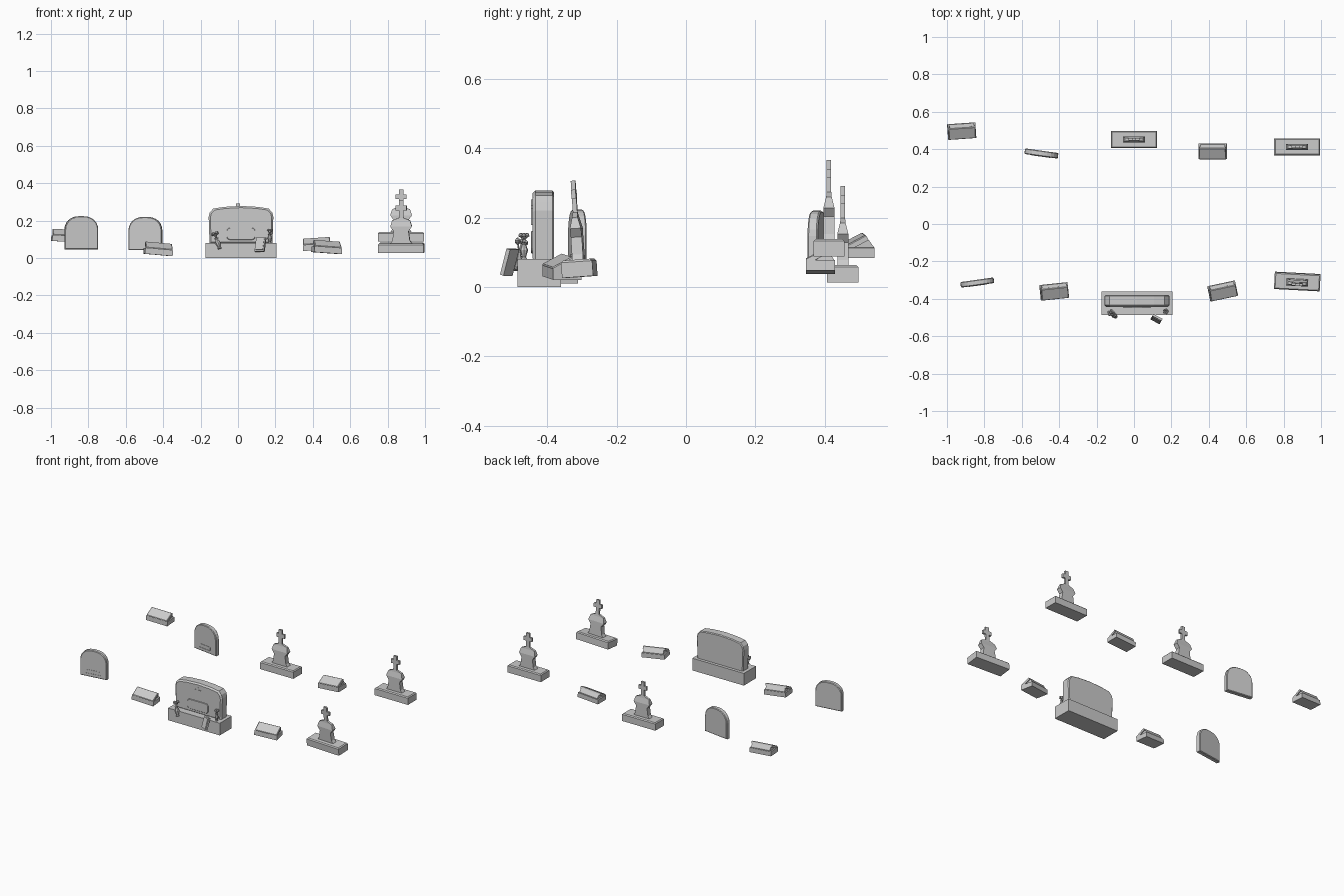
import bpy, bmesh
from math import radians, sin, cos, pi
from mathutils import Matrix, Vector, Euler

if "Cube" in bpy.data.objects:
    bpy.data.objects.remove(bpy.data.objects["Cube"])


def place(x, y, z, rx=0, ry=0, rz=0):
    e = Euler([radians(a) for a in (rx, ry, rz)])
    return Matrix.Translation((x, y, z)) @ e.to_matrix().to_4x4()


def loft(name, loops, M):
    """Join matching vertex loops with quads and cap both ends."""
    bm = bmesh.new()
    rings = [[bm.verts.new(p) for p in l] for l in loops]
    n = len(rings[0])
    for a, b in zip(rings, rings[1:]):
        for i in range(n):
            j = (i + 1) % n
            bm.faces.new((a[i], a[j], b[j], b[i]))
    bm.faces.new(rings[0][::-1])
    bm.faces.new(rings[-1])
    bmesh.ops.recalc_face_normals(bm, faces=bm.faces)
    me = bpy.data.meshes.new(name)
    bm.to_mesh(me)
    bm.free()
    ob = bpy.data.objects.new(name, me)
    ob.matrix_world = M
    bpy.context.collection.objects.link(ob)
    return ob


def rect(w, d, z):
    return [(-w, -d, z), (w, -d, z), (w, d, z), (-w, d, z)]


def box(name, size, M, chamfer=0.0):
    """Box standing on its origin, with an optional chamfered top."""
    w, d, h = size[0] / 2, size[1] / 2, size[2]
    loops = [rect(w, d, 0), rect(w, d, h - chamfer)]
    if chamfer:
        loops.append(rect(w - chamfer, d - chamfer, h))
    return loft(name, loops, M)


def slab(name, prof, y0, y1, M, front=0.0, back=0.0):
    """Upright xz profile between y0 and y1, with chamfered faces."""
    w = max(abs(p[0]) for p in prof)
    zs = [p[1] for p in prof]
    mid, half = (max(zs) + min(zs)) / 2, (max(zs) - min(zs)) / 2

    def loop(y, c):
        return [(x * (1 - c / w), y, mid + (z - mid) * (1 - c / half)) for x, z in prof]
    loops = [loop(y0, front), loop(y0 + front, 0), loop(y1 - back, 0), loop(y1, back)]
    if not front:
        loops.pop(1)
    if not back:
        loops.pop(-2)
    return loft(name, loops, M)


def mirrored(half):
    return half + [(-x, z) for x, z in reversed(half) if x > 1e-6]


# Pedestal graves topped by a cross
def cross_grave(i, M):
    box(f"cross_grave_base_{i}", (0.245, 0.09, 0.05), M, 0.006)
    levels = [(.058, .016, .049), (.047, .016, .065), (.040, .016, .115),
              (.058, .016, .140), (.048, .008, .172), (.014, .0065, .186)]
    loft(f"cross_grave_pedestal_{i}", [rect(*l) for l in levels], M)
    s, a = 0.012, 0.030
    cross = mirrored([(s, .18), (s, .226), (a, .226), (a, .252), (s, .252), (s, .278)])
    slab(f"cross_grave_cross_{i}", cross, -.0065, .0065, M)


cross_grave(1, place(0, 0.452, 0.013))
cross_grave(2, place(0.872, 0.412, 0.088))
cross_grave(3, place(0.873, -0.306, 0.029, 4, 0, -3))


# Round-topped headstones with a small raised tablet
def headstone(i, M):
    arch = [(.09, 0), (.09, .105)]
    arch += [(.09 * cos(t * pi / 12) ** .8, .105 + .073 * sin(t * pi / 12)) for t in range(1, 6)]
    arch.append((0, .178))
    slab(f"round_headstone_{i}", mirrored(arch), -.015, .015, M, .004, .004)
    for k, z in enumerate((.018, .042)):
        w = .10 - .03 * k
        box(f"headstone_ridge_{i}_{k}", (w, .003, .005), M @ place(0, -.0155, z))
    for s in (-1, 1):
        box(f"headstone_tick_{i}_{s}", (.006, .003, .018), M @ place(s * .042, -.0155, .026))


headstone(1, place(-0.838, -0.313, 0.046, 0, 0, 8))
headstone(2, place(-0.495, 0.377, 0.042, 0, 0, -8))


# Low bases carrying a sloping tablet
def slant_marker(i, M):
    box(f"marker_base_{i}", (.15, .083, .03), M)
    wedge = [(-.035, .024), (.038, .024), (.038, .036), (.022, .058)]
    loft(f"marker_wedge_{i}", [[(x, y, z - .002) for y, z in wedge] for x in (-.066, .066)], M)
    box(f"marker_tablet_{i}", (.144, .068, .017), M @ place(0, -.006, .036, 28), .003)


slant_marker(1, place(-0.922, 0.497, 0.087, 0, 3, 4))
slant_marker(2, place(-0.428, -0.36, 0.016, 0, 5, 6))
slant_marker(3, place(0.423, 0.388, 0.042, 0, -4, 0))
slant_marker(4, place(0.473, -0.358, 0.026, 0, 4, 12))

# Large central monument
C = place(0.016, 0, 0)
box("monument_base", (.38, .126, .081), C @ place(0, -.423, 0))
crown = mirrored([(.168, .075), (.173, .22), (.167, .243), (.148, .264), (.09, .273), (0, .278)])
slab("monument_stone", crown, -.443, -.38, C, .009, .005)

# Raised panel with rounded corners, and a raised cross
panel = []
for cx, cz, a0 in ((.06, .145, 0), (-.06, .145, 90), (-.06, .113, 180), (.06, .113, 270)):
    panel += [(cx + .016 * cos(radians(a0 + t)), cz + .016 * sin(radians(a0 + t)))
              for t in (0, 30, 60, 90)]
slab("monument_panel", panel, -.447, -.440, C, .002)
emblem = mirrored([(.005, .178), (.005, .226), (.026, .226), (.026, .236), (.005, .236), (.005, .252)])
slab("monument_cross", emblem, -.446, -.440, C)

# Tablet leaning against the base
P = place(0.115, -0.518, 0.034, -16, 0, -28)
box("leaning_tablet", (.056, .012, .078), P)
box("leaning_tablet_face", (.044, .003, .062), P @ place(0, -.007, .008))


# Flower vases, one standing and one tipped
def vase(i, M):
    rings = [(.009, 0), (.006, .006), (.012, .026), (.006, .042), (.010, .048)]
    loft(f"vase_{i}", [[(r * cos(k * pi / 4), r * sin(k * pi / 4), z) for k in range(8)]
                       for r, z in rings], M)
    for k in range(5):
        Q = M @ place(0, 0, .046) @ Matrix.Rotation(k * 2 * pi / 5, 4, 'Z') @ place(0, 0, 0, 0, 24, 0)
        box(f"stem_{i}_{k}", (.0025, .0025, .028), Q)
        loft(f"bloom_{i}_{k}", [[(r * cos(a * pi / 3), r * sin(a * pi / 3), z) for a in range(6)]
                                for r, z in ((.002, .018), (.007, .025), (.003, .031))], Q)


vase(1, place(0.170, -0.467, 0.08))
tip = Vector((-.032, .025, .10)).to_track_quat('Z', 'Y').to_matrix().to_4x4()
vase(2, Matrix.Translation((-.098, -.495, .05)) @ tip @ Matrix.Scale(1.25, 4))
